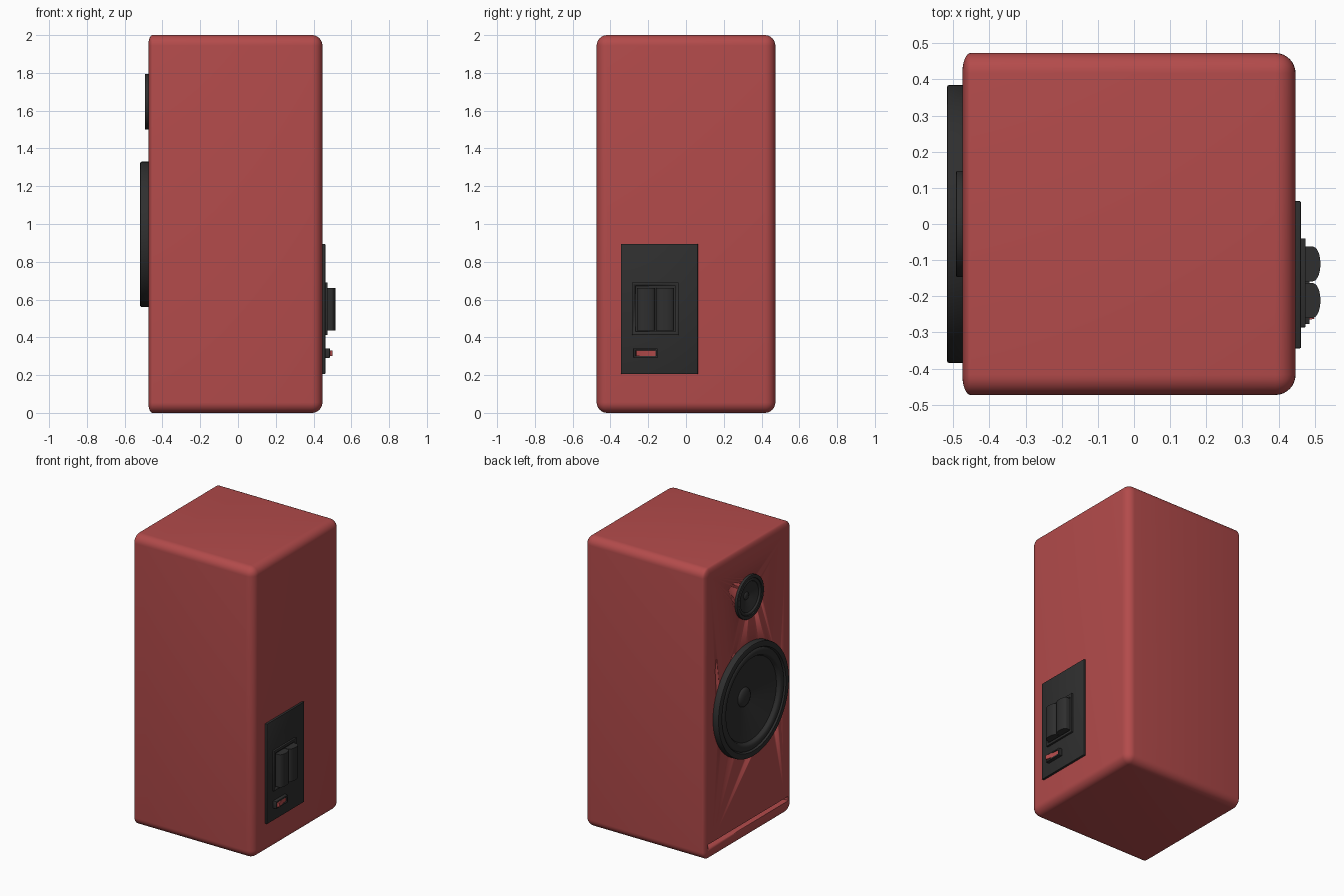
import bpy, bmesh, math

if "Cube" in bpy.data.objects:
    bpy.data.objects.remove(bpy.data.objects["Cube"])


def material(name, col):
    m = bpy.data.materials.new(name)
    m.diffuse_color = (*col, 1)
    m.use_nodes = True
    m.node_tree.nodes["Principled BSDF"].inputs["Base Color"].default_value = m.diffuse_color
    return m


RED = material("red_finish", (0.45, 0.07, 0.07))
BLACK = material("black_plastic", (0.028, 0.028, 0.028))


def finish(name, bm, mat, angle=35):
    bmesh.ops.recalc_face_normals(bm, faces=bm.faces)
    me = bpy.data.meshes.new(name)
    bm.to_mesh(me)
    bm.free()
    ob = bpy.data.objects.new(name, me)
    bpy.context.collection.objects.link(ob)
    me.materials.append(mat)
    bpy.ops.object.select_all(action='DESELECT')
    ob.select_set(True)
    bpy.context.view_layer.objects.active = ob
    bpy.ops.object.shade_smooth_by_angle(angle=math.radians(angle))
    return ob


def box_bm(x, y, z, bevel=0.0, segs=2):
    bm = bmesh.new()
    bmesh.ops.create_cube(bm, size=1)
    for v in bm.verts:
        for i, (lo, hi) in enumerate((x, y, z)):
            v.co[i] = hi if v.co[i] > 0 else lo
    if bevel:
        bmesh.ops.bevel(bm, geom=bm.edges[:], offset=bevel, segments=segs,
                        profile=0.5, affect='EDGES')
    return bm


def box(name, x, y, z, mat, bevel=0.003):
    return finish(name, box_bm(x, y, z, bevel), mat)


def lathe(name, profile, zc, mat, n=72):
    """Revolve (radius, x) points around an x axis at height zc."""
    bm = bmesh.new()
    rings = [[bm.verts.new((x, r * math.cos(2 * math.pi * i / n),
                            zc + r * math.sin(2 * math.pi * i / n)))
              for i in range(n)] for r, x in profile]
    for a, b in zip(rings, rings[1:]):
        for i in range(n):
            j = (i + 1) % n
            bm.faces.new((a[i], a[j], b[j], b[i]))
    bmesh.ops.remove_doubles(bm, verts=bm.verts, dist=1e-5)
    return finish(name, bm, mat)


def prism(name, outline, z0, z1, mat):
    """Extrude an (x, y) outline upward from z0 to z1."""
    bm = bmesh.new()
    f = bm.faces.new([bm.verts.new((x, y, z0)) for x, y in outline])
    ext = bmesh.ops.extrude_face_region(bm, geom=[f])["geom"]
    for v in ext:
        if isinstance(v, bmesh.types.BMVert):
            v.co.z = z1
    return finish(name, bm, mat)


def cut(target, cutter):
    mod = target.modifiers.new("cut", 'BOOLEAN')
    mod.operation = 'DIFFERENCE'
    mod.solver = 'EXACT'
    mod.object = cutter
    bpy.ops.object.select_all(action='DESELECT')
    target.select_set(True)
    bpy.context.view_layer.objects.active = target
    bpy.ops.object.modifier_apply(modifier=mod.name)
    bpy.data.objects.remove(cutter)


FX, BX = -0.475, 0.447          # driver face and rear face of the cabinet
WZ, TZ = 0.945, 1.647           # woofer and tweeter heights

# Cabinet: rounded box, with the rounding flattened on the driver face
bm = box_bm((FX, BX), (-0.473, 0.473), (0, 2), 0.056, 8)
for v in bm.verts:
    d = v.co.x - FX
    if d < 0.0561:
        v.co.x = FX + d * 0.4
cabinet = finish("cabinet", bm, RED, 40)

# Driver openings and bottom slot
for r, z in ((0.345, WZ), (0.125, TZ)):
    cut(cabinet, lathe("opening_cutter", [(0, -0.36), (r, -0.36), (r, -0.6), (0, -0.6)], z, RED))
cut(cabinet, finish("slot_cutter", box_bm((-0.6, -0.43), (-0.435, 0.435), (0.075, 0.105)), RED))


# Drivers: rim, half-round surround, cone and dust cap
def driver(name, R, front, zc, roll, cone_r, cap_r, cap_x, cap_h, back):
    e = 0.02 * R
    prof = [(0, back), (roll[0], back), (roll[0], FX + 0.002), (R, FX + 0.002),
            (R, front + e), (R - 0.3 * e, front + 0.3 * e), (R - e, front),
            (roll[0] + e, front), (roll[0], front + 2 * e)]
    mid, rad = sum(roll) / 2, (roll[0] - roll[1]) / 2
    for i in range(1, 9):
        a = math.pi * i / 8
        prof.append((mid + rad * math.cos(a), front + 2 * e - 0.6 * rad * math.sin(a)))
    prof += [(cone_r, front + 3.5 * e), (cap_r, cap_x)]
    for i in range(1, 7):
        a = math.pi / 2 * i / 6
        prof.append((cap_r * math.cos(a), cap_x - cap_h * math.sin(a)))
    lathe(name, prof, zc, BLACK)


driver("woofer", 0.385, -0.518, WZ, (0.34, 0.29), 0.282, 0.065, -0.44, 0.025, -0.40)
driver("tweeter", 0.147, -0.492, TZ, (0.123, 0.105), 0.102, 0.026, -0.458, 0.01, -0.43)

# Rear control panel
box("rear_panel", (BX - 0.02, 0.462), (-0.344, 0.063), (0.206, 0.895), BLACK)
frame = box("terminal_frame", (0.455, 0.475), (-0.286, -0.040), (0.413, 0.69), BLACK, 0.002)
cut(frame, finish("frame_cutter", box_bm((0.466, 0.6), (-0.268, -0.056), (0.43, 0.672)), BLACK))

# Paired rounded terminals
for i, yc in enumerate((-0.2115, -0.1105)):
    h = 0.048
    outline = [(0.46, yc - h), (0.495, yc - h)]
    for k in range(1, 10):
        a = math.pi * k / 10
        outline.append((0.495 + 0.021 * math.sin(a), yc - h * math.cos(a)))
    outline += [(0.495, yc + h), (0.46, yc + h)]
    prism(f"terminal_{i + 1}", outline, 0.437, 0.662, BLACK)

# Rocker switch in its frame
sw = box("switch_frame", (0.455, 0.486), (-0.277, -0.15), (0.291, 0.342), BLACK, 0.002)
cut(sw, finish("switch_cutter", box_bm((0.472, 0.6), (-0.267, -0.16), (0.301, 0.332)), BLACK))
prism("switch_rocker", [(0.465, -0.266), (0.499, -0.263), (0.484, -0.212),
                        (0.480, -0.161), (0.465, -0.161)], 0.302, 0.331, RED)
